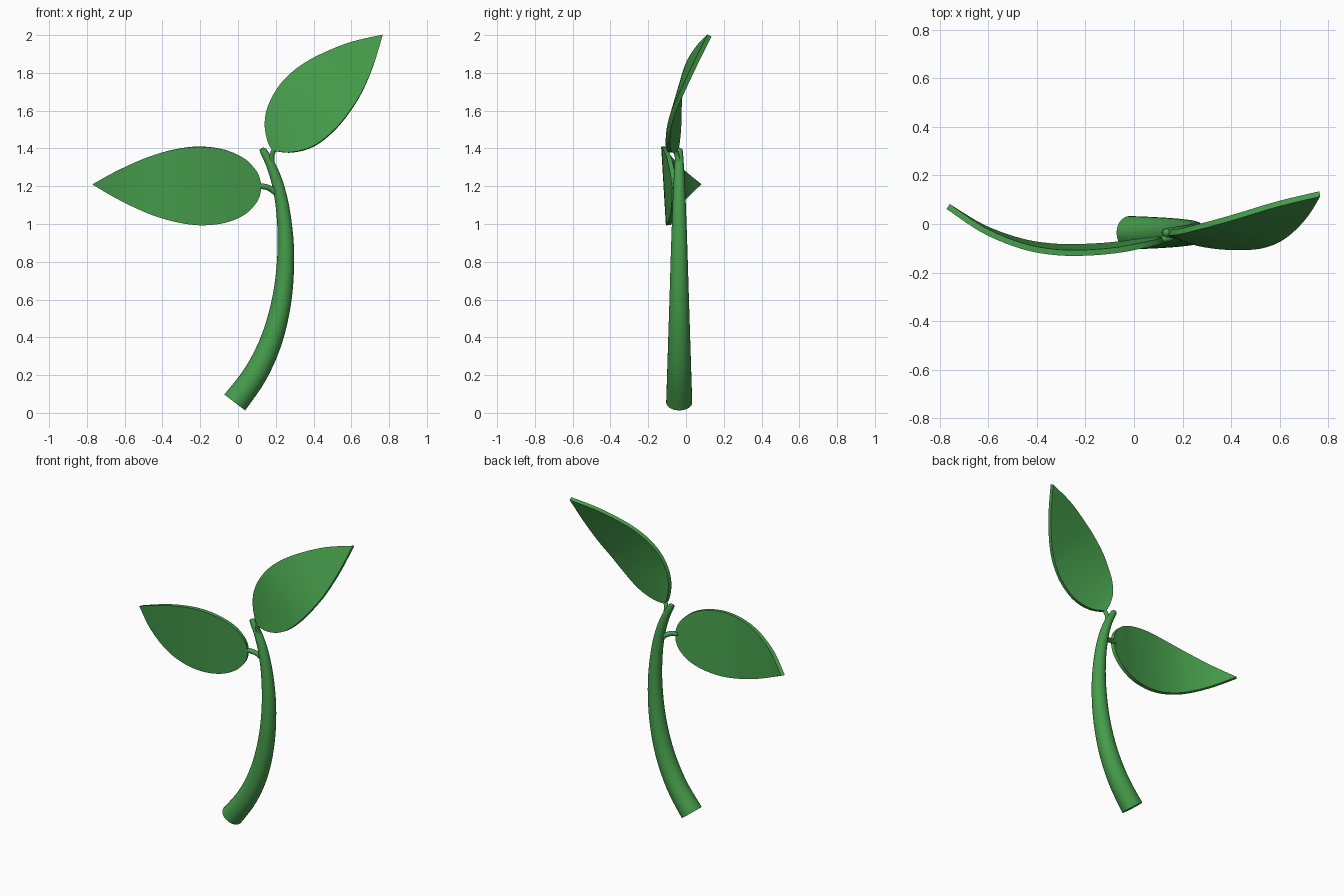
import bpy, bmesh, math
from mathutils import Vector

if "Cube" in bpy.data.objects:
    bpy.data.objects.remove(bpy.data.objects["Cube"])

green = bpy.data.materials.new("leaf green")
green.diffuse_color = (0.06, 0.335, 0.07, 1)
green.use_nodes = True
green.node_tree.nodes["Principled BSDF"].inputs["Base Color"].default_value = green.diffuse_color


def spline(pts, steps):
    """Catmull-Rom through tuples of any length."""
    out = []
    n = len(pts)
    for i in range(n - 1):
        a, b, c, d = pts[max(i - 1, 0)], pts[i], pts[i + 1], pts[min(i + 2, n - 1)]
        for k in range(steps):
            t = k / steps
            out.append(tuple(0.5 * (2 * q + (r - p) * t + (2 * p - 5 * q + 4 * r - s) * t * t
                             + (3 * q - p - 3 * r + s) * t ** 3)
                             for p, q, r, s in zip(a, b, c, d)))
    return out + [tuple(pts[-1])]


def finish(name, bm, thickness=0):
    bmesh.ops.remove_doubles(bm, verts=bm.verts, dist=1e-5)
    bmesh.ops.recalc_face_normals(bm, faces=bm.faces)
    me = bpy.data.meshes.new(name)
    bm.to_mesh(me)
    bm.free()
    me.materials.append(green)
    ob = bpy.data.objects.new(name, me)
    bpy.context.collection.objects.link(ob)
    bpy.ops.object.select_all(action='DESELECT')
    ob.select_set(True)
    bpy.context.view_layer.objects.active = ob
    if thickness:
        mod = ob.modifiers.new("thickness", 'SOLIDIFY')
        mod.thickness = thickness
        mod.offset = 0
        bpy.ops.object.modifier_apply(modifier=mod.name)
    bpy.ops.object.shade_smooth_by_angle(angle=math.radians(40))


def tube(name, path, sides, steps):
    """Tapered tube along (x, y, z, radius) points."""
    pts = spline(path, steps)
    bm = bmesh.new()
    rings = []
    for i, p in enumerate(pts):
        a, b = pts[max(i - 1, 0)], pts[min(i + 1, len(pts) - 1)]
        t = (Vector(b[:3]) - Vector(a[:3])).normalized()
        u = t.cross(Vector((0, 1, 0))).normalized()
        v = t.cross(u)
        rings.append([bm.verts.new(Vector(p[:3]) + p[3] * (math.cos(w) * u + math.sin(w) * v))
                      for w in (2 * math.pi * k / sides for k in range(sides))])
    for r, s in zip(rings, rings[1:]):
        for k in range(sides):
            j = (k + 1) % sides
            bm.faces.new((r[k], r[j], s[j], s[k]))
    bm.faces.new(rings[0])
    bm.faces.new(rings[-1])
    finish(name, bm)


def leaf(name, rows, across=8):
    """Blade lofted between its two edges; each row is upper xyz + lower xyz."""
    bm = bmesh.new()
    grid = []
    for r in spline(rows, 5):
        a, b = Vector(r[:3]), Vector(r[3:])
        grid.append([bm.verts.new(a.lerp(b, k / across)) for k in range(across + 1)])
    for r, s in zip(grid, grid[1:]):
        for k in range(across):
            bm.faces.new((r[k], r[k + 1], s[k + 1], s[k]))
    bmesh.ops.remove_doubles(bm, verts=bm.verts, dist=1e-5)
    bmesh.ops.dissolve_degenerate(bm, edges=bm.edges, dist=1e-5)
    finish(name, bm, 0.024)


# Curved tapering stem
Y = -0.036
stem = [(-0.017, 0.055, 0.069), (0.095, 0.21, 0.064), (0.182, 0.40, 0.058), (0.235, 0.62, 0.051),
        (0.253, 0.85, 0.044), (0.241, 1.05, 0.037), (0.213, 1.2, 0.031), (0.175, 1.31, 0.025),
        (0.135, 1.385, 0.019), (0.130, 1.396, 0.014), (0.127, 1.402, 0.005)]
tube("stem", [(x, Y, z, r) for x, z, r in stem], 28, 5)

# Leaf stalks
tube("left_leaf_stalk", [(0.10, -0.066, 1.202, 0.015), (0.14, -0.058, 1.198, 0.015),
                         (0.175, -0.045, 1.185, 0.016), (0.215, Y, 1.155, 0.018)], 14, 4)
tube("right_leaf_stalk", [(0.205, -0.058, 1.42, 0.011), (0.187, -0.054, 1.385, 0.013),
                          (0.178, -0.045, 1.35, 0.014), (0.182, Y, 1.29, 0.018)], 14, 4)

# Left leaf: x, half width, y
left = [(0.12, 0, -0.063), (0.113, 0.045, -0.065), (0.09, 0.092, -0.07), (0.03, 0.15, -0.08),
        (-0.07, 0.193, -0.096), (-0.2, 0.208, -0.106), (-0.33, 0.192, -0.104), (-0.466, 0.152, -0.08),
        (-0.62, 0.082, -0.02), (-0.765, 0, 0.072)]
rows = []
for x, h, y in left:
    zc = 1.197 + 0.013 * (0.12 - x) / 0.885
    rows.append((x, y - 0.06 * h, zc + h, x, y + 0.06 * h, zc - h))
leaf("left_leaf", rows)

# Right leaf: upper edge and lower edge
leaf("right_leaf", [
    (0.19, -0.055, 1.388, 0.19, -0.055, 1.388),
    (0.165, -0.045, 1.425, 0.22, -0.066, 1.382),
    (0.145, -0.037, 1.51, 0.28, -0.082, 1.379),
    (0.153, -0.035, 1.60, 0.36, -0.093, 1.395),
    (0.192, -0.03, 1.69, 0.437, -0.096, 1.434),
    (0.249, -0.016, 1.767, 0.52, -0.09, 1.507),
    (0.33, 0.005, 1.835, 0.593, -0.066, 1.597),
    (0.434, 0.035, 1.894, 0.657, -0.02, 1.70),
    (0.59, 0.082, 1.957, 0.717, 0.046, 1.84),
    (0.765, 0.124, 1.998, 0.765, 0.124, 1.998)])
